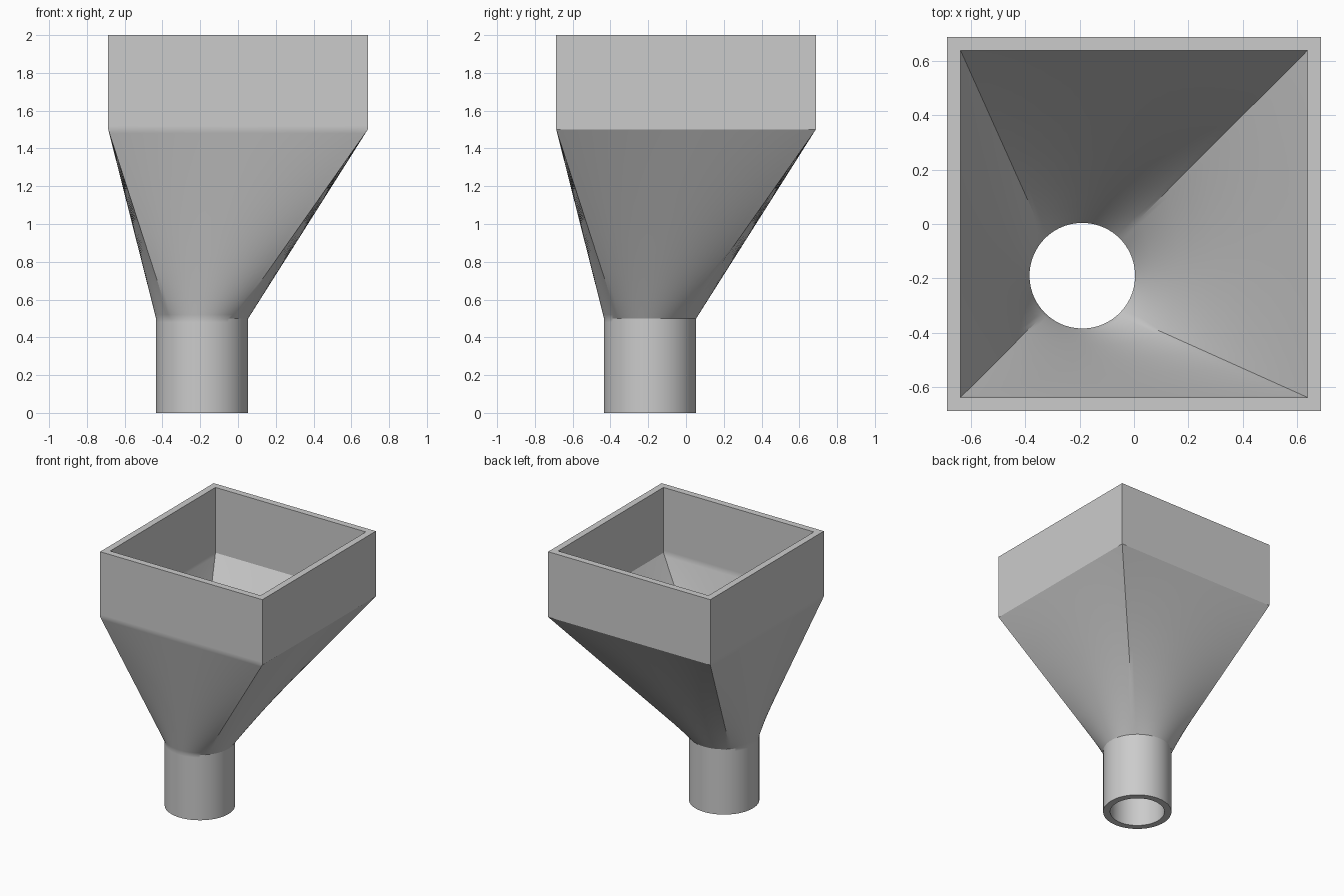
import bpy, bmesh, math

cube = bpy.data.objects.get("Cube")
if cube:
    bpy.data.objects.remove(cube, do_unlink=True)

SIDE = 24                      # segments along each side of the square
COUNT = SIDE * 4
SPOUT = -0.19                  # spout axis offset, same in x and y
BLEND = [0, 0.02, 0.1, 0.25, 0.45, 0.65, 0.85, 0.98, 1]

grey = bpy.data.materials.new("light grey")
grey.use_nodes = True
grey.diffuse_color = (0.6, 0.6, 0.6, 1)
grey.node_tree.nodes["Principled BSDF"].inputs["Base Color"].default_value = (0.6, 0.6, 0.6, 1)


def ring_points(t, half, radius):
    """Section blended from the round spout (t=0) to the square rim (t=1)."""
    points = []
    for i in range(COUNT):
        side, step = divmod(i, SIDE)
        u = step / SIDE
        angle = math.pi / 4 + math.tau * i / COUNT
        cx = SPOUT + radius * math.cos(angle)
        cy = SPOUT + radius * math.sin(angle)
        along = half * (1 - 2 * u)
        sx, sy = [(along, half), (-half, along), (-along, -half), (half, -along)][side]
        points.append((cx + (sx - cx) * t, cy + (sy - cy) * t))
    return points


def wall(half, radius):
    """Rings of one wall, from the spout mouth up to the rim."""
    levels = [(0, 0), (0.48, 0)]
    levels += [(0.5 + t, t) for t in BLEND]
    levels += [(1.52, 1), (2, 1)]
    return [[(x, y, z) for x, y in ring_points(t, half, radius)] for z, t in levels]


# Outer wall going up, inner wall coming down, joined at rim and mouth
rings = wall(0.687, 0.244) + wall(0.637, 0.194)[::-1]
bm = bmesh.new()
loops = [[bm.verts.new(p) for p in ring] for ring in rings]
for k, low in enumerate(loops):
    high = loops[(k + 1) % len(loops)]
    for i in range(COUNT):
        j = (i + 1) % COUNT
        bm.faces.new((low[i], low[j], high[j], high[i]))
bmesh.ops.recalc_face_normals(bm, faces=bm.faces)

mesh = bpy.data.meshes.new("hopper_funnel")
bm.to_mesh(mesh)
bm.free()
mesh.materials.append(grey)
funnel = bpy.data.objects.new("hopper_funnel", mesh)
bpy.context.collection.objects.link(funnel)

# Soft shading on the round parts, crisp corners
bpy.context.view_layer.objects.active = funnel
funnel.select_set(True)
bpy.ops.object.shade_smooth_by_angle(angle=math.radians(30))
